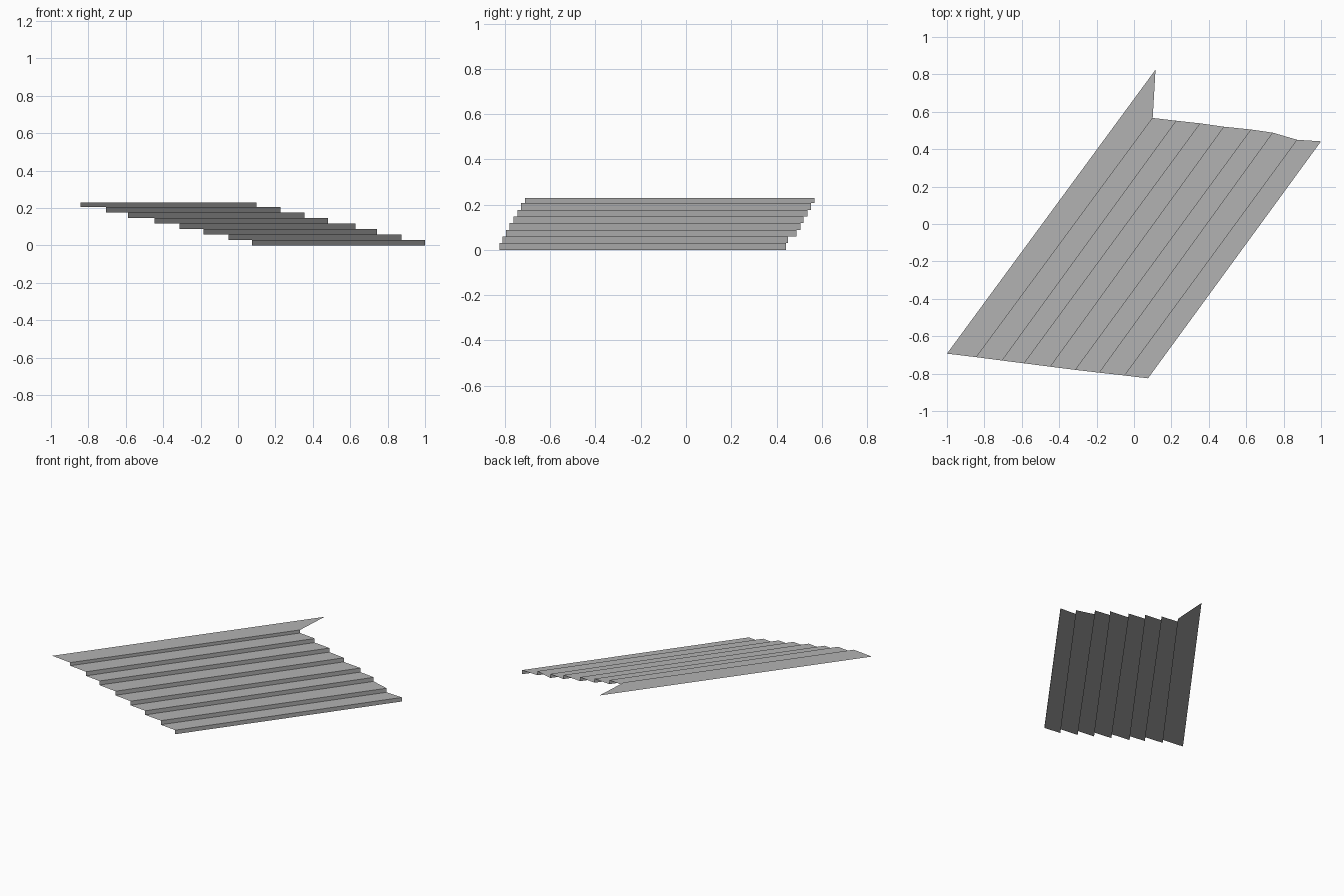
import bpy
import bmesh

default_cube = bpy.data.objects.get("Cube")
if default_cube:
    bpy.data.objects.remove(default_cube, do_unlink=True)

# Plain stone colour
stone = bpy.data.materials.new("light_grey_stone")
stone.use_nodes = True
GREY = (0.45, 0.45, 0.45, 1)
stone.diffuse_color = GREY
stone.node_tree.nodes["Principled BSDF"].inputs["Base Color"].default_value = GREY

# Plan of the step nosings, lowest step first: front end and back end of each
front_ends = [(0.075, -0.825), (-0.05, -0.81), (-0.185, -0.795), (-0.313, -0.78),
              (-0.447, -0.763), (-0.587, -0.745), (-0.705, -0.73), (-0.843, -0.712),
              (-1, -0.693)]
back_ends = [(1, 0.442), (0.873, 0.45), (0.743, 0.488), (0.627, 0.505),
             (0.482, 0.52), (0.355, 0.538), (0.227, 0.552), (0.1, 0.567),
             (0.115, 0.825)]
RISE = 0.0295
TOP = 0.229


def edge(bm, step, z):
    """Front and back vertex of one long step edge."""
    return [bm.verts.new((*ends[step], z)) for ends in (front_ends, back_ends)]


# Folded sheet: a vertical riser, then a flat tread, repeated up the flight
bm = bmesh.new()
lower = edge(bm, 0, 0)
for step in range(len(front_ends) - 1):
    z = min((step + 1) * RISE, TOP)
    nosing = edge(bm, step, z)
    inner = edge(bm, step + 1, z)
    for a, b in ((lower, nosing), (nosing, inner)):
        bm.faces.new((a[0], a[1], b[1], b[0]))
    lower = inner

mesh = bpy.data.meshes.new("stair_flight")
bm.to_mesh(mesh)
bm.free()
mesh.materials.append(stone)
stairs = bpy.data.objects.new("stair_flight", mesh)
bpy.context.collection.objects.link(stairs)
